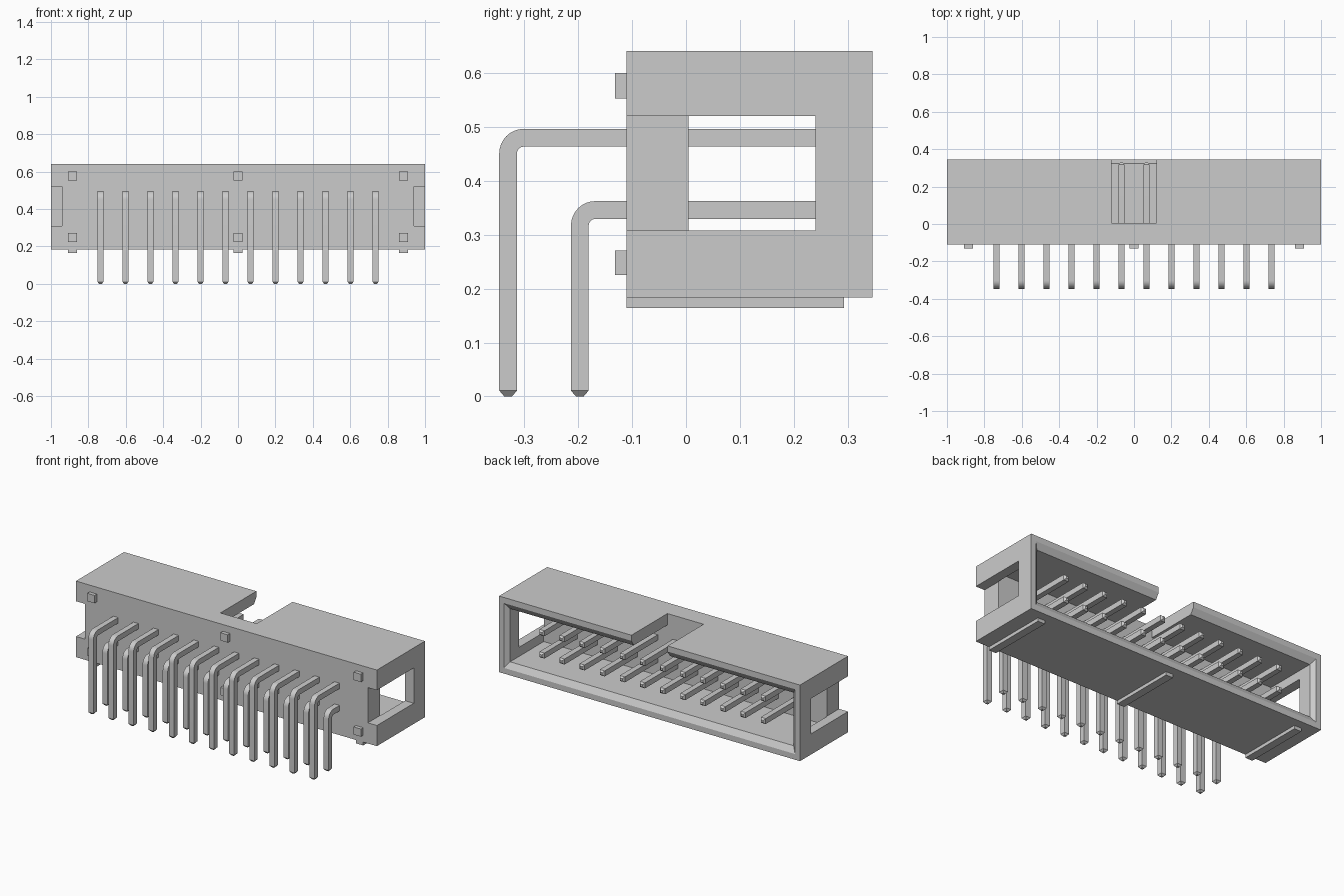
import bpy
import math
from mathutils import Vector

if "Cube" in bpy.data.objects:
    bpy.data.objects.remove(bpy.data.objects["Cube"])

grey = bpy.data.materials.new("plain grey")
grey.use_nodes = True
colour = (0.6, 0.6, 0.6, 1)
grey.diffuse_color = colour
grey.node_tree.nodes["Principled BSDF"].inputs["Base Color"].default_value = colour


def skin(name, rings):
    """Closed solid, facing outward, through a list of four-cornered rings."""
    verts = [v for ring in rings for v in ring]
    last = len(verts) - 4
    faces = [(0, 1, 2, 3), tuple(range(last + 3, last - 1, -1))]
    for r in range(0, last, 4):
        for k in range(4):
            n = (k + 1) % 4
            faces.append((r + k, r + k + 4, r + n + 4, r + n))
    mesh = bpy.data.meshes.new(name)
    mesh.from_pydata(verts, [], faces)
    mesh.materials.append(grey)
    obj = bpy.data.objects.new(name, mesh)
    bpy.context.collection.objects.link(obj)
    return obj


def rect(y, x0, x1, z0, z1):
    return [Vector(p) for p in ((x0, y, z0), (x0, y, z1), (x1, y, z1), (x1, y, z0))]


def box(name, x, y, z):
    return skin(name, [rect(y[1], *x, *z), rect(y[0], *x, *z)])


def cut(target, cutter):
    mod = target.modifiers.new("cut", 'BOOLEAN')
    mod.operation, mod.solver, mod.object = 'DIFFERENCE', 'EXACT', cutter
    bpy.context.view_layer.update()
    bpy.context.view_layer.objects.active = target
    bpy.ops.object.modifier_apply(modifier=mod.name)
    bpy.data.objects.remove(cutter)


# Housing with a flared cavity open at the back
FRONT, BACK, FLOOR, MID = -0.11, 0.346, 0.005, 0.4125
housing = box("housing", (-1, 1), (FRONT, BACK), (0.184, 0.641))
sections = [(BACK + 0.022, 0.992, 0.2295), (BACK - 0.022, 0.942, 0.1595), (FLOOR, 0.942, 0.1595)]
cut(housing, skin("cavity", [rect(y, -w, w, MID - h, MID + h) for y, w, h in sections]))

# Key slot in the top wall, and a notch with window at each end
cut(housing, box("key_slot", (-0.12, 0.12), (FLOOR, 0.5), (0.5, 0.8)))
for x in ((0.94, 1.2), (-1.2, -0.94)):
    cut(housing, box("end_notch", x, (-0.3, 0.24), (0.308, 0.52)))

# Standoff ribs below and small nubs on the front
for side, x in (("right", -0.885), ("middle", 0), ("left", 0.885)):
    span = (x - 0.024, x + 0.024)
    box(side + "_rib", span, (FRONT, 0.293), (0.164, 0.186))
    box(side + "_upper_nub", span, (-0.132, FRONT + 0.001), (0.553, 0.6))
    box(side + "_lower_nub", span, (-0.132, FRONT + 0.001), (0.225, 0.271))

# Bent square pins with tapered tips
HALF, TIP, TAPER, BEND = 0.0165, 0.007, 0.011, 0.029


def bent_pin(name, y, z):
    end = 0.328
    path = [(end, z, 0, TIP), (end - TAPER, z, 0, HALF)]
    steps = 8
    for i in range(steps + 1):
        a = math.pi / 2 * i / steps
        path.append((y + BEND - BEND * math.sin(a), z - BEND + BEND * math.cos(a), a, HALF))
    path += [(y, TAPER, math.pi / 2, HALF), (y, 0, math.pi / 2, TIP)]
    rings = []
    for py, pz, a, s in path:
        out = Vector((0, -math.sin(a), math.cos(a))) * s
        side = Vector((s, 0, 0))
        c = Vector((0, py, pz))
        rings.append([c - side - out, c - side + out, c + side + out, c + side - out])
    pin = skin(name, rings)
    bpy.ops.object.select_all(action='DESELECT')
    pin.select_set(True)
    bpy.context.view_layer.objects.active = pin
    bpy.ops.object.shade_smooth_by_angle(angle=math.radians(25))
    return pin


COLUMNS, PITCH = 12, 0.1337
for row, y, z in (("upper", -0.33, 0.48), ("lower", -0.197, 0.346)):
    first = bent_pin(row + "_pin", y, z)
    for i in range(COLUMNS):
        pin = first if i == 0 else first.copy()
        if i:
            bpy.context.collection.objects.link(pin)
        pin.location.x = (i - (COLUMNS - 1) / 2) * PITCH
